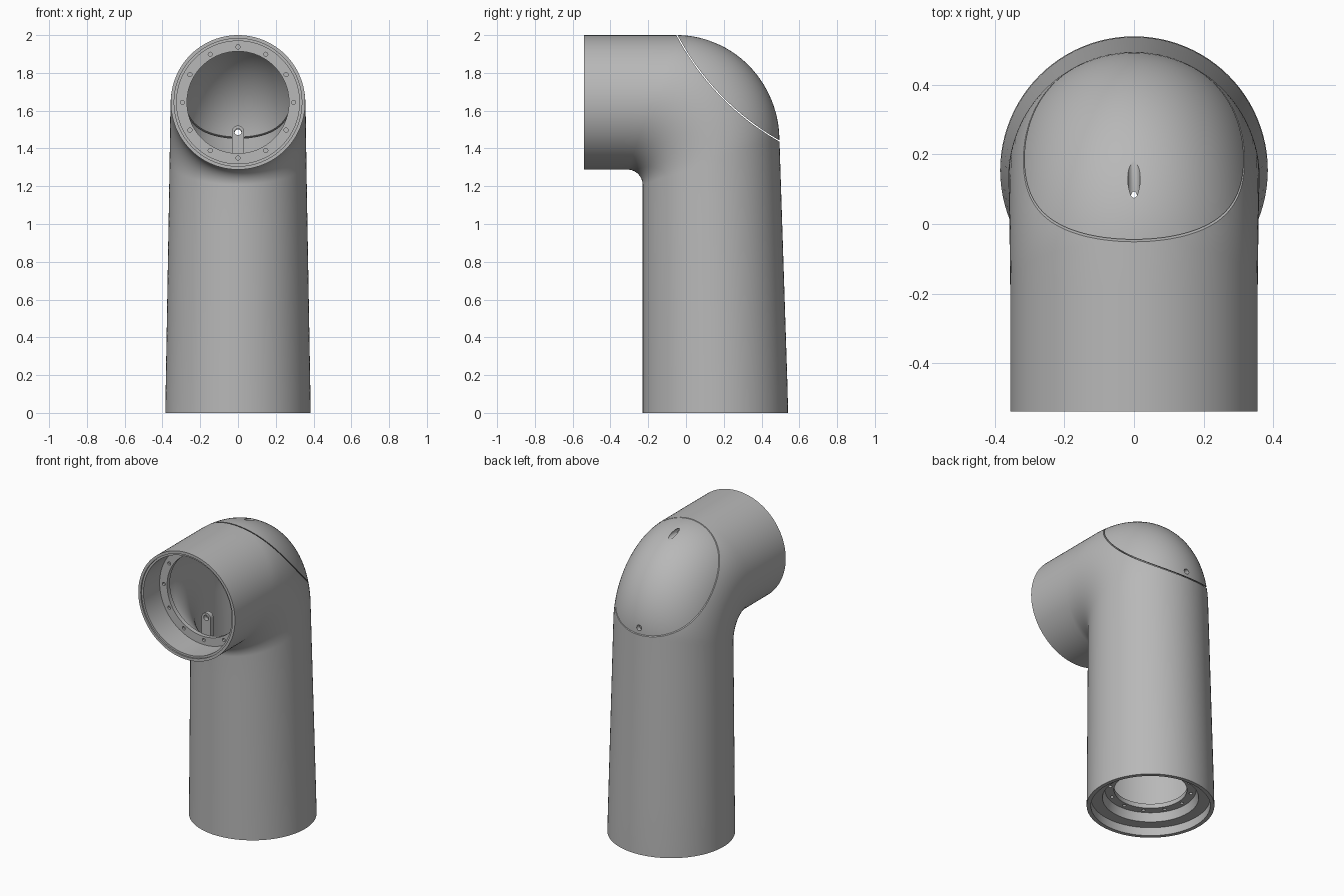
import bpy, bmesh, math
from mathutils import Matrix, Vector

if "Cube" in bpy.data.objects:
    bpy.data.objects.remove(bpy.data.objects["Cube"])

SEG = 96
FZ, BY = 1.644, 0.155          # axis height of the front tube, axis depth of the upright tube

grey = bpy.data.materials.new("light_grey")
grey.diffuse_color = (0.48, 0.48, 0.48, 1)
grey.use_nodes = True
grey.node_tree.nodes["Principled BSDF"].inputs["Base Color"].default_value = grey.diffuse_color


def make_object(name, bm):
    bmesh.ops.recalc_face_normals(bm, faces=bm.faces)
    me = bpy.data.meshes.new(name)
    bm.to_mesh(me)
    bm.free()
    me.materials.append(grey)
    ob = bpy.data.objects.new(name, me)
    bpy.context.collection.objects.link(ob)
    return ob


def cylinders(name, specs, segments=24):
    """Cutter object from (centre, axis, radius, length) entries."""
    bm = bmesh.new()
    for centre, axis, r, length in specs:
        rot = Vector(axis).to_track_quat('Z', 'Y').to_matrix().to_4x4()
        bmesh.ops.create_cone(bm, cap_ends=True, segments=segments, radius1=r, radius2=r,
                              depth=length, matrix=Matrix.Translation(centre) @ rot)
    ob = make_object(name, bm)
    ob.hide_render = True
    return ob


def cut(ob, cutter, operation='DIFFERENCE'):
    mod = ob.modifiers.new("cut", 'BOOLEAN')
    mod.operation, mod.solver, mod.object = operation, 'EXACT', cutter
    bpy.context.view_layer.update()
    me = bpy.data.meshes.new_from_object(
        ob.evaluated_get(bpy.context.evaluated_depsgraph_get()))
    ob.modifiers.clear()
    ob.data = me


def smooth(ob):
    bpy.ops.object.select_all(action='DESELECT')
    ob.select_set(True)
    bpy.context.view_layer.objects.active = ob
    bpy.ops.object.shade_smooth_by_angle(angle=math.radians(30))


# Sections: (inner point, outer point, half width), points as (y, z)
def front(y, r):
    return ((y, FZ - r), (y, FZ + r), r)


def base(z, r):
    return ((BY - r, z), (BY + r, z), r)


def blend(a, b, n):
    mix = lambda p, q, t: p + (q - p) * t
    return [(tuple(mix(p, q, i / n) for p, q in zip(a[0], b[0])),
             tuple(mix(p, q, i / n) for p, q in zip(a[1], b[1])),
             mix(a[2], b[2], i / n)) for i in range(1, n)]


def elbow(w, n=28):
    out = []
    for i in range(n + 1):
        t = math.pi / 2 * i / n
        s, c = math.sin(t), math.cos(t)
        out.append(((-0.31 + (0.08 + w) * s, 1.208 + (0.08 + w) * c),
                    (-0.05 + (0.545 - w) * s, 1.44 + (0.56 - w) * c),
                    0.356 + 0.006 * i / n - w))
    return out


# Closed loop of sections: outside, bottom recess, inside, front recess
outer, inner = elbow(0), elbow(0.03)
lip = ((-0.23, 0.12), (0.538, 0.12), 0.383)
secs = [front(-0.54, 0.356)] + blend(front(-0.54, 0.356), outer[0], 4) + outer
secs += blend(outer[-1], lip, 6) + [lip, base(0, 0.385)]
secs += [base(0, 0.36), base(0.055, 0.36), base(0.055, 0.29), base(0.11, 0.275),
         base(0.11, 0.22), base(0.14, 0.22), base(0.14, 0.352)]
secs += blend(base(0.14, 0.352), inner[-1], 6) + inner[::-1]
secs += [front(-0.33, 0.326), front(-0.33, 0.27), front(-0.36, 0.27), front(-0.36, 0.325),
         front(-0.53, 0.325), front(-0.53, 0.338), front(-0.54, 0.338)]


def loft(name):
    bm = bmesh.new()
    rings = []
    for (iy, iz), (oy, oz), rx in secs:
        ring = []
        for k in range(SEG):
            a = 2 * math.pi * k / SEG
            c = math.cos(a) / 2
            ring.append(bm.verts.new((rx * math.sin(a), (iy + oy) / 2 + (oy - iy) * c,
                                      (iz + oz) / 2 + (oz - iz) * c)))
        rings.append(ring)
    for i, r in enumerate(rings):
        q = rings[(i + 1) % len(rings)]
        for k in range(SEG):
            m = (k + 1) % SEG
            bm.faces.new((r[k], r[m], q[m], q[k]))
    return make_object(name, bm)


body = loft("elbow_housing")
cover = loft("elbow_cover")

# Curved seam that parts the cover from the housing
seam_out = cylinders("seam_cutter", [((0, 1.17, 2.636), (1, 0, 0), 1.377, 1)], 256)
seam_in = cylinders("cover_cutter", [((0, 1.17, 2.636), (1, 0, 0), 1.371, 1)], 256)
cut(body, seam_out)
cut(cover, seam_in, 'INTERSECT')

# Screw holes in the cover
screws = cylinders("screw_cutter", [((0, 0.17, 1.967), (0, 1, 0), 0.018, 0.26),
                                    ((0, 0.50, 1.482), (0, 1, 0), 0.018, 0.20)])
cut(cover, screws)

# Bolt circles in both flanges
specs = []
for k in range(12):
    a = math.pi / 6 * k
    s, c = math.sin(a), math.cos(a)
    specs.append(((0.294 * s, -0.36, FZ + 0.294 * c), (0, 1, 0), 0.011, 0.03))
    specs.append(((0.247 * s, BY + 0.247 * c, 0.11), (0, 0, 1), 0.011, 0.03))
bolts = cylinders("bolt_cutter", specs, 16)
cut(body, bolts)

# Small round-topped tab behind the front flange, with a hole
bm = bmesh.new()
pts = [(-0.033, 1.33), (0.033, 1.33)]
pts += [(0.033 * math.cos(math.pi * i / 16), 1.488 + 0.033 * math.sin(math.pi * i / 16))
        for i in range(17)]
face = bm.faces.new([bm.verts.new((x, -0.335, z)) for x, z in pts])
ext = bmesh.ops.extrude_face_region(bm, geom=[face])
bmesh.ops.translate(bm, vec=(0, 0.03, 0),
                    verts=[v for v in ext["geom"] if isinstance(v, bmesh.types.BMVert)])
tab = make_object("inner_tab", bm)
tab_hole = cylinders("tab_cutter", [((0, -0.32, 1.488), (0, 1, 0), 0.018, 0.1)])
cut(tab, tab_hole)

for ob in (seam_out, seam_in, screws, bolts, tab_hole):
    bpy.data.objects.remove(ob)
for ob in (body, cover, tab):
    smooth(ob)
